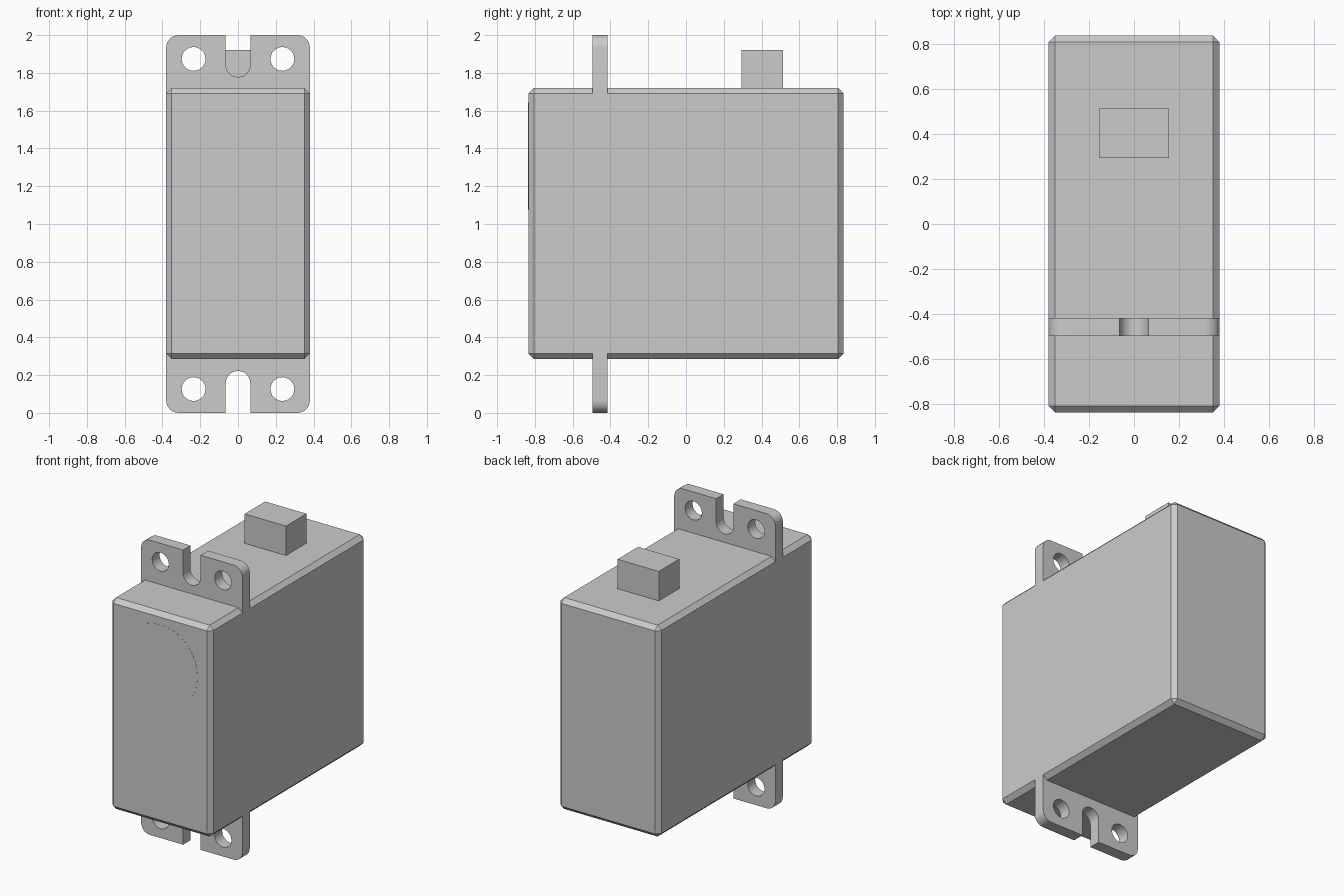
import bpy, math

if "Cube" in bpy.data.objects:
    bpy.data.objects.remove(bpy.data.objects["Cube"])

def box(name, lo, hi, bevel=0):
    size = [b - a for a, b in zip(lo, hi)]
    mid = [(a + b) / 2 for a, b in zip(lo, hi)]
    bpy.ops.mesh.primitive_cube_add(size=1, location=mid)
    ob = bpy.context.object
    ob.name = name
    ob.scale = size
    bpy.ops.object.transform_apply(location=False, rotation=False, scale=True)
    if bevel:
        mod = ob.modifiers.new("chamfer", 'BEVEL')
        mod.width = bevel
        mod.segments = 1
    return ob

def arc(cx, cz, r, start, end, n):
    return [(cx + r * math.cos(math.radians(start + (end - start) * i / n)),
             cz + r * math.sin(math.radians(start + (end - start) * i / n)))
            for i in range(n + 1)]

def plate(name, outlines, y, thickness):
    # filled x-z outlines (later loops become holes), extruded along y
    cu = bpy.data.curves.new(name, 'CURVE')
    cu.dimensions = '2D'
    cu.fill_mode = 'BOTH'
    cu.extrude = thickness / 2
    for pts in outlines:
        sp = cu.splines.new('POLY')
        sp.points.add(len(pts) - 1)
        for p, (x, z) in zip(sp.points, pts):
            p.co = (x, z, 0, 1)
        sp.use_cyclic_u = True
    ob = bpy.data.objects.new(name, cu)
    bpy.context.collection.objects.link(ob)
    ob.rotation_euler.x = math.pi / 2
    ob.location.y = y
    bpy.ops.object.select_all(action='DESELECT')
    ob.select_set(True)
    bpy.context.view_layer.objects.active = ob
    bpy.ops.object.convert(target='MESH')
    bpy.ops.object.shade_smooth_by_angle(angle=math.radians(35))

# chamfered motor case
box("case", (-0.38, -0.835, 0.285), (0.38, 0.835, 1.72), 0.029)

# cable socket on top
box("cable_plug", (-0.155, 0.293, 1.70), (0.155, 0.513, 1.92))

# mounting ears: rounded corners, open slot, two screw holes
half, r, slot = 0.38, 0.065, 0.065
outline = ([(-half, 0.345)] + arc(-half + r, r, r, 180, 270, 6)
           + [(-slot, 0)] + arc(0, 0.222 - slot, slot, 180, 0, 12) + [(slot, 0)]
           + arc(half - r, r, r, 270, 360, 6) + [(half, 0.345)])
holes = [arc(s * 0.235, 0.126, 0.063, 0, 345, 23) for s in (-1, 1)]
ear = [outline] + holes
plate("lower_mounting_ear", ear, -0.456, 0.08)
plate("upper_mounting_ear", [[(x, 2 - z) for x, z in loop] for loop in ear], -0.456, 0.08)

# round output face, flush with the front
bpy.ops.mesh.primitive_cylinder_add(vertices=32, radius=0.282, depth=0.02,
                                    location=(0, -0.826, 1.36),
                                    rotation=(math.pi / 2, 0, 0))
bpy.context.object.name = "output_disc"
